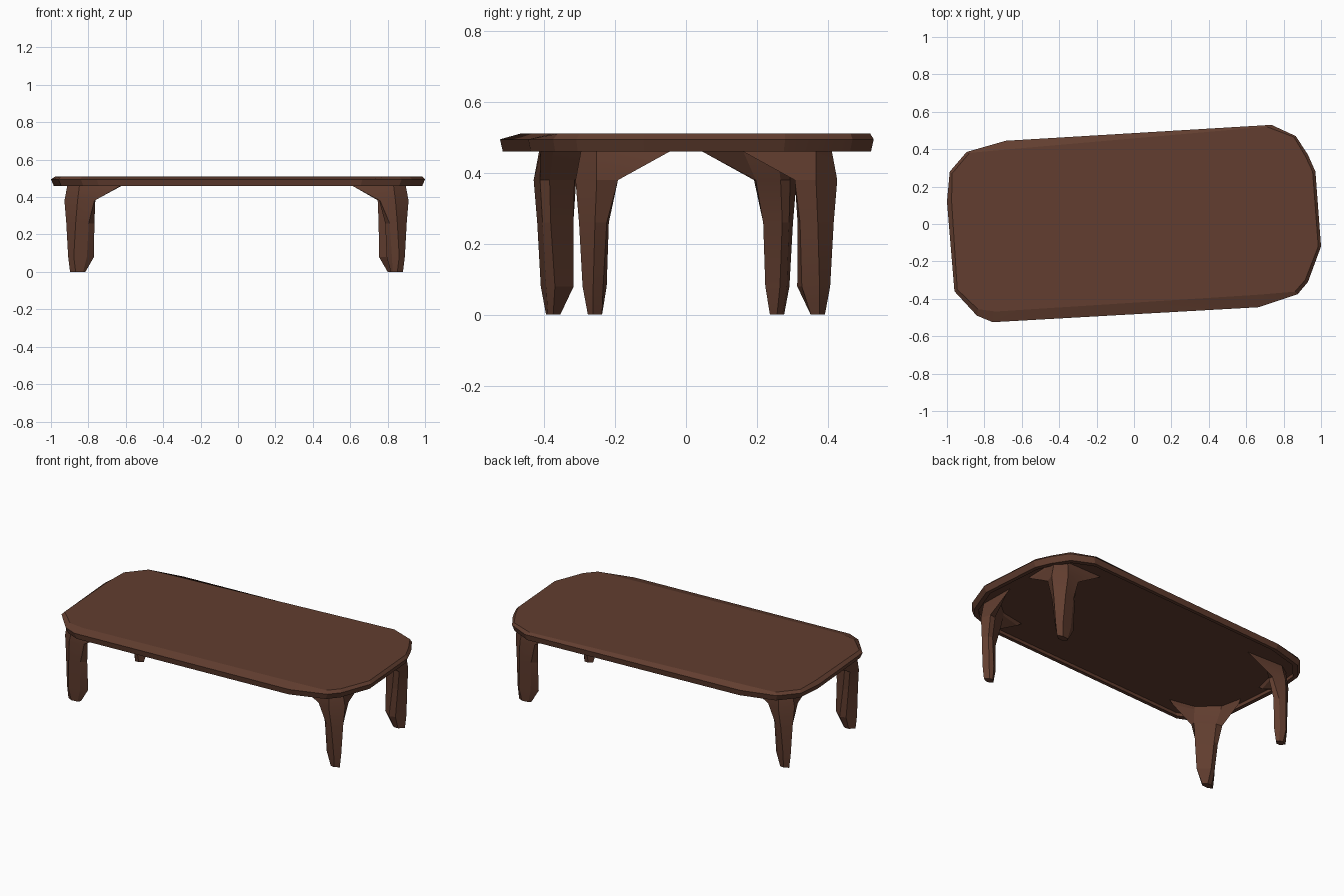
import bpy
import math

if "Cube" in bpy.data.objects:
    bpy.data.objects.remove(bpy.data.objects["Cube"])

wood = bpy.data.materials.new("dark brown wood")
wood.diffuse_color = (0.122, 0.048, 0.029, 1)
wood.use_nodes = True
wood.node_tree.nodes["Principled BSDF"].inputs["Base Color"].default_value = wood.diffuse_color


def loft(name, rings):
    """Skin a stack of equal-length rings, capped at both ends."""
    n = len(rings[0])
    verts = [p for ring in rings for p in ring]
    faces = [list(range(n))[::-1], [len(verts) - n + i for i in range(n)]]
    for k in range(len(rings) - 1):
        for i in range(n):
            j = (i + 1) % n
            faces.append([k * n + i, k * n + j, (k + 1) * n + j, (k + 1) * n + i])
    mesh = bpy.data.meshes.new(name)
    mesh.from_pydata(verts, [], faces)
    mesh.materials.append(wood)
    obj = bpy.data.objects.new(name, mesh)
    bpy.context.collection.objects.link(obj)
    bpy.ops.object.select_all(action='DESELECT')
    obj.select_set(True)
    bpy.context.view_layer.objects.active = obj
    # Face every shell outward, then shade
    bpy.ops.object.mode_set(mode='EDIT')
    bpy.ops.mesh.select_all(action='SELECT')
    bpy.ops.mesh.normals_make_consistent(inside=False)
    bpy.ops.object.mode_set(mode='OBJECT')
    bpy.ops.object.shade_smooth_by_angle(angle=math.radians(12))
    return obj


# Tabletop: skewed slab, widest at its middle edge, chamfered above,
# with a shallow recess inside a narrow lip below
edge = [(1.0, -.12), (.97, .28), (.93, .37), (.865, .47), (.735, .53),
        (-.685, .445), (-.895, .385), (-.985, .28), (-1.0, .12),
        (-.96, -.36), (-.84, -.49), (-.755, -.525),
        (.665, -.445), (.875, -.375), (.93, -.31)]
top = [(.985, -.12), (.955, .28), (.915, .365), (.855, .465), (.71, .52),
       (-.685, .398), (-.88, .38), (-.973, .27), (-.975, .12),
       (-.945, -.35), (-.835, -.455), (-.74, -.468),
       (.665, -.378), (.86, -.362), (.915, -.30)]
loft("tabletop", [
    [(x * .96, y * .94, .48) for x, y in edge],
    [(x * .96, y * .94, .46) for x, y in edge],
    [(x * .985, y * .985, .46) for x, y in edge],
    [(x, y, .495) for x, y in edge],
    [(x, y, .511) for x, y in top]])

# Leg sections as inward distances from the leg's outer corner:
# outer face (2), x wing, flat inner face (2), y wing.
# The pair after z narrows the inner points of the slim legs.
LEVELS = [
    (0.0, (.85, 1), [(.03, .05), (.06, .035), (.10, .04),
                     (.112, .055), (.088, .075), (.06, .075)]),
    (.08, (.74, .78), [(.02, .05), (.05, .02), (.12, .035),
                       (.158, .06), (.095, .113), (.06, .10)]),
    (.26, (.78, .84), [(.01, .055), (.06, .01), (.13, .025),
                       (.16, .048), (.073, .112), (.04, .105)]),
    (.38, (.95, 1), [(0, .06), (.07, 0), (.16, .018),
                     (.165, .045), (.06, .115), (.02, .12)]),
    (.46, (1, 1), [(.015, .06), (.08, .015), (.30, .02),
                   (.17, .055), (.055, .15), (.02, .265)]),
    (.482, (1, 1), [(.02, .06), (.08, .02), (.33, .025),
                    (.17, .055), (.055, .155), (.025, .29)]),
]


def leg(name, cx, cy, slim):
    sx, sy = (1 if cx > 0 else -1), (1 if cy > 0 else -1)
    rings = []
    for z, (kx, ky), section in LEVELS:
        ring = []
        for i, (a, b) in enumerate(section):
            if slim and i > 1:
                a, b = a * kx, b * ky
            ring.append((cx - sx * a, cy - sy * b, z))
        rings.append(ring)
    loft(name, rings)


# Diagonally opposite legs share a build
leg("back_right_leg", .912, .427, False)
leg("front_left_leg", -.928, -.43, False)
leg("front_right_leg", .912, -.312, True)
leg("back_left_leg", -.922, .312, True)
